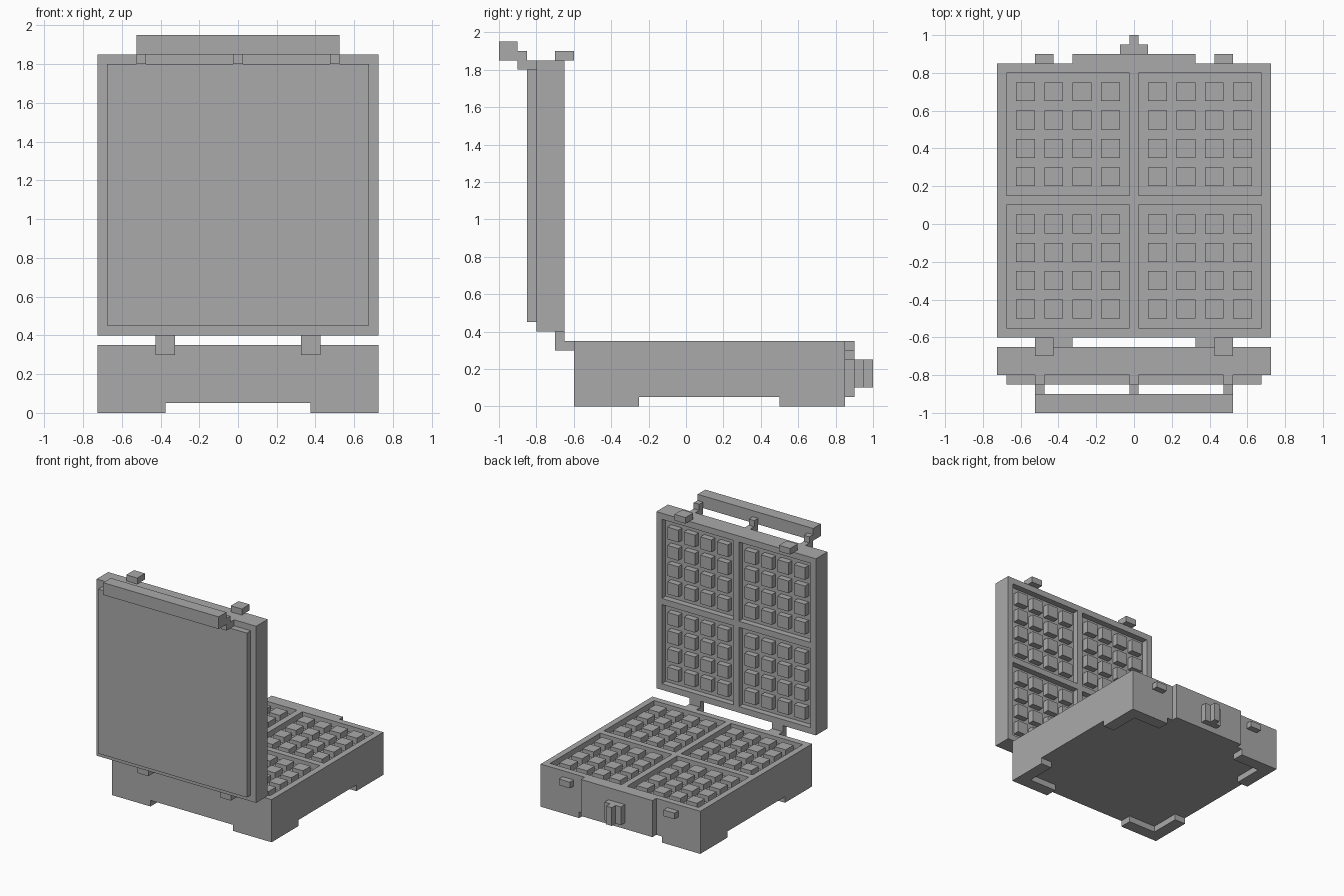
import bpy, bmesh, math
from mathutils import Vector

cube = bpy.data.objects.get("Cube")
if cube:
    bpy.data.objects.remove(cube, do_unlink=True)

# Single grey finish
grey = bpy.data.materials.new("grey")
grey.use_nodes = True
colour = (0.4, 0.4, 0.4, 1)
grey.diffuse_color = colour
next(n for n in grey.node_tree.nodes
     if n.type == "BSDF_PRINCIPLED").inputs["Base Color"].default_value = colour

UNIT = 0.05
HALF = 0.725      # half width of the square trays
MID_Y = 0.125     # centre of the base in depth


def finish(name, bm, location=(0, 0, 0), mirror=""):
    """Turn a bmesh into a named object, optionally mirrored in its local axes."""
    bmesh.ops.recalc_face_normals(bm, faces=bm.faces)
    mesh = bpy.data.meshes.new(name)
    bm.to_mesh(mesh)
    bm.free()
    mesh.materials.append(grey)
    obj = bpy.data.objects.new(name, mesh)
    obj.location = location
    bpy.context.collection.objects.link(obj)
    if mirror:
        mod = obj.modifiers.new("mirror", "MIRROR")
        mod.use_axis = [axis in mirror for axis in "xyz"]
        mod.use_mirror_merge = False
    return obj


def prism(name, outline, axis, low, high, **options):
    """Extrude an outline along x or z between two levels."""
    def place(a, b):
        return (low, a, b) if axis == "x" else (a, b, low)
    bm = bmesh.new()
    face = bm.faces.new([bm.verts.new(place(a, b)) for a, b in outline])
    side = bmesh.ops.extrude_face_region(bm, geom=[face], use_keep_orig=True)["geom"]
    shift = Vector((1, 0, 0) if axis == "x" else (0, 0, 1)) * (high - low)
    bmesh.ops.translate(bm, vec=shift,
                        verts=[g for g in side if isinstance(g, bmesh.types.BMVert)])
    return finish(name, bm, **options)


def box(name, xs, ys, zs, **options):
    (x0, x1), (y0, y1) = xs, ys
    outline = [(x0, y0), (x1, y0), (x1, y1), (x0, y1)]
    return prism(name, outline, "z", *zs, **options)


def sunken(face):
    """True for tray cells inside a pocket and between the raised studs."""
    centre = face.calc_center_median()
    k, m = [(math.floor((c + HALF) / UNIT) - 1) % 14 for c in centre.xy]
    in_pocket = k != 13 and m != 13
    stud = k % 3 and m % 3
    return in_pocket and not stud


def waffle_tray(name, thickness, location):
    """Square slab with four pockets of studs in its top face."""
    bm = bmesh.new()
    bmesh.ops.create_grid(bm, x_segments=29, y_segments=29, size=HALF)
    cells = [f for f in bm.faces if sunken(f)]

    # Outer walls and underside
    border = [e for e in bm.edges if e.is_boundary]
    walls = bmesh.ops.extrude_edge_only(bm, edges=border)["geom"]
    bmesh.ops.translate(bm, vec=(0, 0, -thickness),
                        verts=[g for g in walls if isinstance(g, bmesh.types.BMVert)])
    bmesh.ops.holes_fill(bm, edges=[e for e in bm.edges if e.is_boundary], sides=0)

    # Pockets pressed down around the studs
    floor = bmesh.ops.extrude_face_region(bm, geom=cells)["geom"]
    bmesh.ops.translate(bm, vec=(0, 0, -UNIT),
                        verts=[g for g in floor if isinstance(g, bmesh.types.BMVert)])
    leftover = [f for f in cells if f.is_valid]
    if leftover:
        bmesh.ops.delete(bm, geom=leftover, context="FACES")
    return finish(name, bm, location)


# Base with corner feet
waffle_tray("base_tray", 0.3, (0, MID_Y, 0.35))
o, i, r = HALF, HALF - 0.1, HALF - 0.35
prism("feet", [(o, o), (r, o), (r, i), (i, i), (i, r), (o, r)], "z", 0, 0.05,
      location=(0, MID_Y, 0), mirror="xy")

# Rear of the base: raised panel, latch and clip stops
box("rear_panel", (-0.325, 0.325), (0.85, 0.9), (0.05, 0.35))
prism("latch", [(-0.075, 0.9), (0.075, 0.9), (0.075, 0.95), (0.025, 0.95),
                (0.025, 1), (-0.025, 1), (-0.025, 0.95), (-0.075, 0.95)],
      "z", 0.1, 0.25)
box("clip_stops", (0.425, 0.525), (0.85, 0.9), (0.25, 0.3), mirror="x")

# Hinges joining base and lid
prism("hinges", [(-0.7, 0.3), (-0.6, 0.3), (-0.6, 0.35), (-0.65, 0.35),
                 (-0.65, 0.4), (-0.7, 0.4)], "x", 0.325, 0.425, mirror="x")

# Upright lid with its outer cover and clips
lid = waffle_tray("lid_tray", 0.15, (0, -0.65, 1.125))
lid.rotation_euler.x = -math.pi / 2
box("lid_cover", (-0.675, 0.675), (-0.85, -0.8), (0.45, 1.8))
box("lid_clips", (0.425, 0.525), (-0.7, -0.6), (1.85, 1.9), mirror="x")

# Handle bar and its three stepped brackets
box("handle", (-0.525, 0.525), (-1, -0.9), (1.85, 1.95))
bracket = [(-0.9, 1.8), (-0.8, 1.8), (-0.8, 1.85), (-0.85, 1.85),
           (-0.85, 1.9), (-0.9, 1.9)]
prism("handle_bracket_middle", bracket, "x", -0.025, 0.025)
prism("handle_brackets_outer", bracket, "x", 0.475, 0.525, mirror="x")
